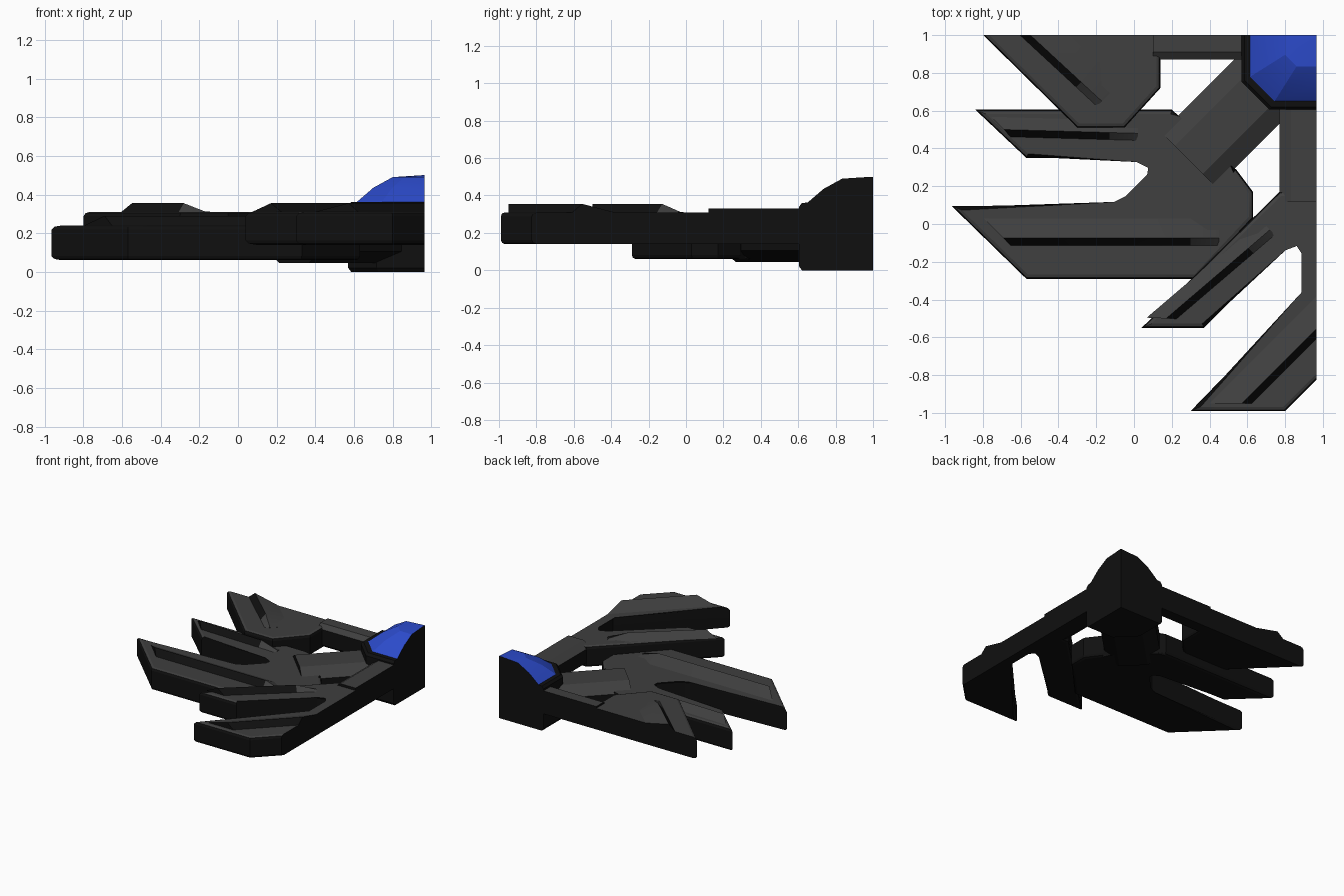
import bpy, bmesh, math
from mathutils import Vector

if "Cube" in bpy.data.objects:
    bpy.data.objects.remove(bpy.data.objects["Cube"])

CX, CY = 0.965, 1.0  # hub corner, where the two cut planes meet


def material(name, color):
    m = bpy.data.materials.new(name)
    m.use_nodes = True
    m.diffuse_color = color
    b = m.node_tree.nodes["Principled BSDF"]
    b.inputs["Base Color"].default_value = color
    b.inputs["Roughness"].default_value = 0.5
    return m


BLACK = material("black", (0.005, 0.005, 0.005, 1))
GRAY = material("dark gray", (0.05, 0.05, 0.05, 1))
BLUE = material("gem blue", (0.025, 0.07, 0.6, 1))


def finish(name, bm, rule, upper):
    """Trim at the cut planes, colour by rule and make the object."""
    for axis in (Vector((1, 0, 0)), Vector((0, 1, 0))):
        bmesh.ops.bisect_plane(bm, geom=bm.verts[:] + bm.edges[:] + bm.faces[:], dist=1e-5,
                               plane_co=(CX, CY, 0), plane_no=axis, clear_outer=True)
        bmesh.ops.holes_fill(bm, edges=[e for e in bm.edges if e.is_boundary], sides=0)
    bmesh.ops.recalc_face_normals(bm, faces=bm.faces[:])
    bm.normal_update()
    for f in bm.faces:
        f.material_index = int(rule(f))
    me = bpy.data.meshes.new(name)
    bm.to_mesh(me)
    bm.free()
    me.materials.append(BLACK)
    me.materials.append(upper)
    ob = bpy.data.objects.new(name, me)
    bpy.context.collection.objects.link(ob)
    bpy.ops.object.select_all(action="DESELECT")
    ob.select_set(True)
    bpy.context.view_layer.objects.active = ob
    bpy.ops.object.shade_smooth_by_angle(angle=math.radians(20))
    return ob


def faces_up(f):
    return f.normal.z > 0.75


def loft(bm, sections):
    """Skin closed sections and cap both ends."""
    rows = [[bm.verts.new(p) for p in s] for s in sections]
    n = len(rows[0])
    for r, s in zip(rows, rows[1:]):
        for i in range(n):
            j = (i + 1) % n
            bm.faces.new((r[i], r[j], s[j], s[i]))
    bm.faces.new(rows[0][::-1])
    bm.faces.new(rows[-1])


def plate(name, outline, z0, z1):
    bm = bmesh.new()
    loft(bm, [[(x, y, z) for x, y in outline] for z in (z0, z1)])
    rims = [e for e in bm.edges if abs(e.verts[0].co.z - e.verts[1].co.z) < 1e-4]
    bmesh.ops.bevel(bm, geom=rims, offset=0.022, segments=2, profile=0.5, affect="EDGES")
    return finish(name, bm, faces_up, GRAY)


def stem(name, a, b, w, z0, z1, cx, cz):
    """Straight bar with wide chamfers along it."""
    a, b = Vector(a), Vector(b)
    d = (b - a).normalized()
    n = Vector((-d.y, d.x))
    half = [(w - cx, z0), (w, z0 + cz), (w, z1 - cz), (w - cx, z1)]
    prof = half + [(-o, z) for o, z in reversed(half)]
    bm = bmesh.new()
    loft(bm, [[(*(p + n * o), z) for o, z in prof] for p in (a, b)])
    return finish(name, bm, faces_up, GRAY)


def ridge(name, a, b, side, z, h, wide=0.11, skew=1.0):
    """Raised fin: gentle slope on one side, steep step on the other."""
    a, b, n = Vector(a), Vector(b), Vector(side).normalized()
    d = (a - b).normalized()
    bm = bmesh.new()
    secs = []
    for p, top, sk in ((a, h, skew), (b - d * -0.15, h, 0), (b, 0.002, 0)):
        prof = [(wide, z - 0.003), (0, z + top), (-0.04, z - 0.003), (0, z - 0.03)]
        secs.append([(*(p + n * o + d * o * sk), zz) for o, zz in prof])
    loft(bm, secs)
    return finish(name, bm, faces_up, GRAY)


# Hub corner with the faceted gem on top
bm = bmesh.new()
rings = [(0.38, 0), (0.395, 0.02), (0.395, 0.34), (0.38, 0.36), (0.35, 0.362),
         (0.265, 0.435), (0.165, 0.49), (0.01, 0.5)]
loft(bm, [[(CX, CY, z)] + [(CX - a * u, CY - a * v, z) for u, v in
          ((1, 0), (1, 0.63), (0.63, 1), (0, 1))] for a, z in rings])
finish("hub_and_gem", bm,
       lambda f: f.calc_center_median().z > 0.37 and f.normal.z > 0.05, BLUE)

# Connecting stems
stem("front_stem", (CX, 0.63), (CX, 0.12), 0.195, 0.14, 0.33, 0.06, 0.04)
stem("side_stem", (0.6, CY), (0.1, CY), 0.13, 0.14, 0.325, 0.04, 0.03)
stem("diagonal_stem", (0.76, 0.81), (0.29, 0.34), 0.205, 0.045, 0.285, 0.1, 0.06)

# Branching plates
plate("front_plate", [(1.1, 0.17), (0.77, 0.17), (0.04, -0.55), (0.37, -0.55), (0.79, -0.12),
                      (0.87, -0.09), (0.91, -0.15), (0.91, -0.37), (0.3, -0.99), (0.8, -0.99),
                      (1.1, -0.69)], 0.14, 0.31)
plate("side_plate", [(0.14, 1.1), (0.14, 0.72), (-0.05, 0.51), (-0.3, 0.51), (-0.9, 1.1)],
      0.14, 0.31)
plate("diagonal_plate", [(-0.84, 0.605), (0.2, 0.605), (0.24, 0.57), (0.49, 0.31), (0.54, 0.29),
                         (0.63, 0.17), (0.63, 0.03), (0.33, -0.29), (-0.57, -0.29),
                         (-0.965, 0.095), (-0.1, 0.095), (-0.03, 0.13), (0.09, 0.25),
                         (0.1, 0.31), (0.02, 0.35), (-0.57, 0.35)], 0.06, 0.24)

# Fins along each prong
ridge("front_fin_inner", (0.17, -0.5), (0.72, -0.03), (-1, 1), 0.31, 0.045, 0.07)
ridge("front_fin_outer", (0.57, -0.95), (1.12, -0.4), (-1, 1), 0.31, 0.045, 0.13)
ridge("side_fin", (-0.7, 1.14), (-0.17, 0.65), (1, 1), 0.31, 0.045, 0.15, 0)
ridge("diagonal_fin_upper", (-0.69, 0.5), (0.02, 0.48), (0, 1), 0.24, 0.045, 0.07)
ridge("diagonal_fin_lower", (-0.69, -0.075), (0.45, -0.075), (0, 1), 0.24, 0.05, 0.11)
